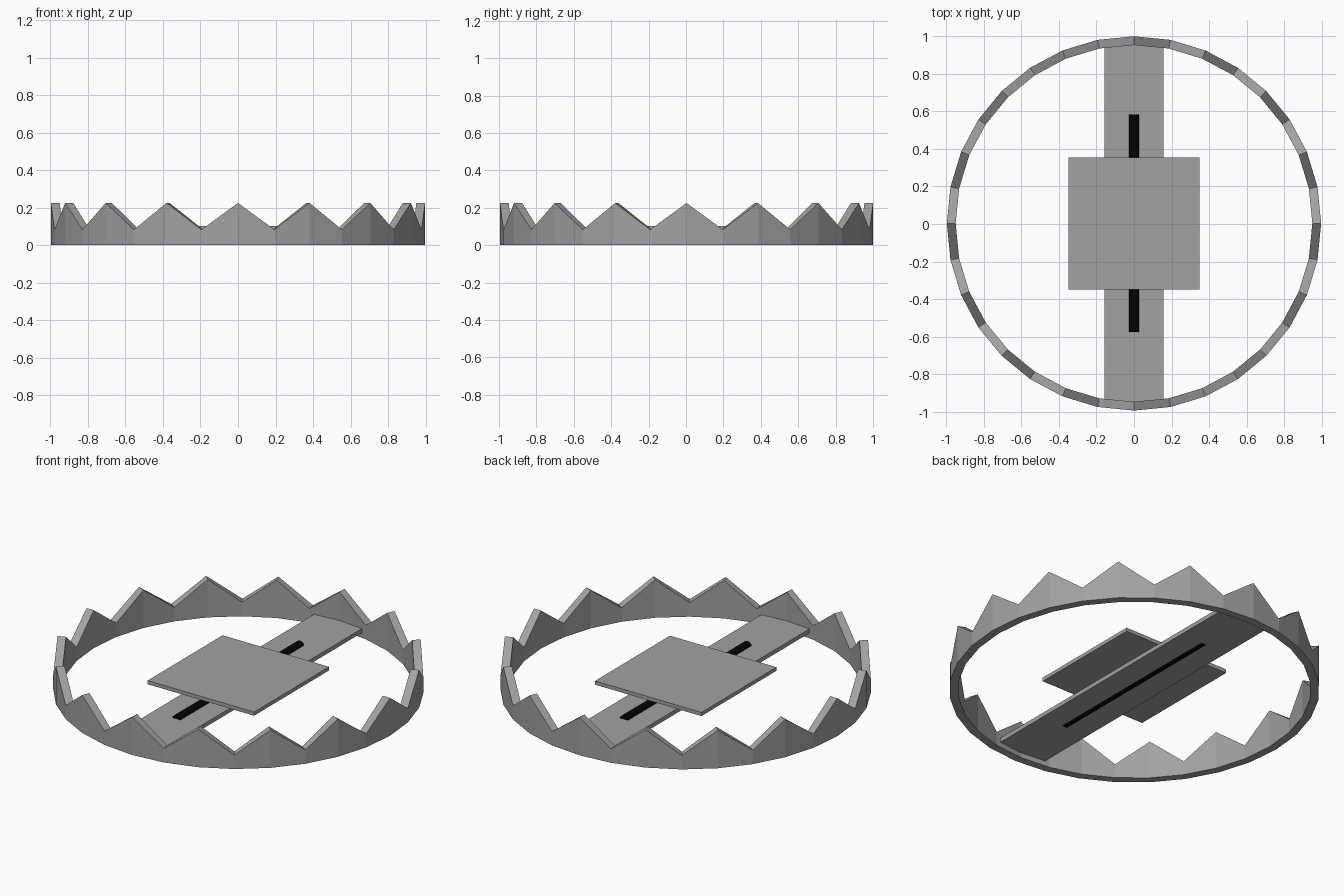
import bpy, bmesh, math

if "Cube" in bpy.data.objects:
    bpy.data.objects.remove(bpy.data.objects["Cube"])

CY = 0.003  # plates sit very slightly back of centre


def material(name, v):
    m = bpy.data.materials.new(name)
    m.diffuse_color = (v, v, v, 1)
    m.use_nodes = True
    m.node_tree.nodes["Principled BSDF"].inputs["Base Color"].default_value = m.diffuse_color
    return m


steel = material("dark_steel", 0.36)
black = material("black", 0.001)


def box(name, x, y, z):
    bpy.ops.mesh.primitive_cube_add(
        size=1, location=[(a + b) / 2 for a, b in (x, y, z)])
    ob = bpy.context.object
    ob.name = name
    ob.scale = [b - a for a, b in (x, y, z)]
    ob.data.materials.append(steel)
    return ob


# toothed jaw ring: 32 segments, alternating peaks and valleys
N, R_OUT, R_IN = 32, 0.998, 0.951
bm = bmesh.new()
sections = []
for i in range(N):
    a = 2 * math.pi * i / N
    h = 0.225 if i % 2 == 0 else 0.083
    sections.append([
        bm.verts.new((r * math.cos(a), CY + r * math.sin(a), z))
        for r, z in ((R_OUT, 0), (R_OUT, h), (R_IN, h), (R_IN, 0))])
for i in range(N):
    s, t = sections[i], sections[(i + 1) % N]
    for k in range(4):
        m = (k + 1) % 4
        bm.faces.new((s[k], t[k], t[m], s[m]))
bmesh.ops.recalc_face_normals(bm, faces=bm.faces)
mesh = bpy.data.meshes.new("jaw_ring")
bm.to_mesh(mesh)
bm.free()
mesh.materials.append(steel)
bpy.context.collection.objects.link(bpy.data.objects.new("jaw_ring", mesh))

# base strip and trigger pad
box("base_strip", (-0.158, 0.158), (CY - 0.965, CY + 0.965), (0.03, 0.055))
box("trigger_pad", (-0.35, 0.35), (CY - 0.352, CY + 0.352), (0.08, 0.102))

# black spring rod through the strip
bpy.ops.mesh.primitive_cylinder_add(
    vertices=16, radius=0.027, depth=1.16,
    location=(0, CY, 0.05), rotation=(math.pi / 2, 0, 0))
rod = bpy.context.object
rod.name = "spring_rod"
rod.data.materials.append(black)
